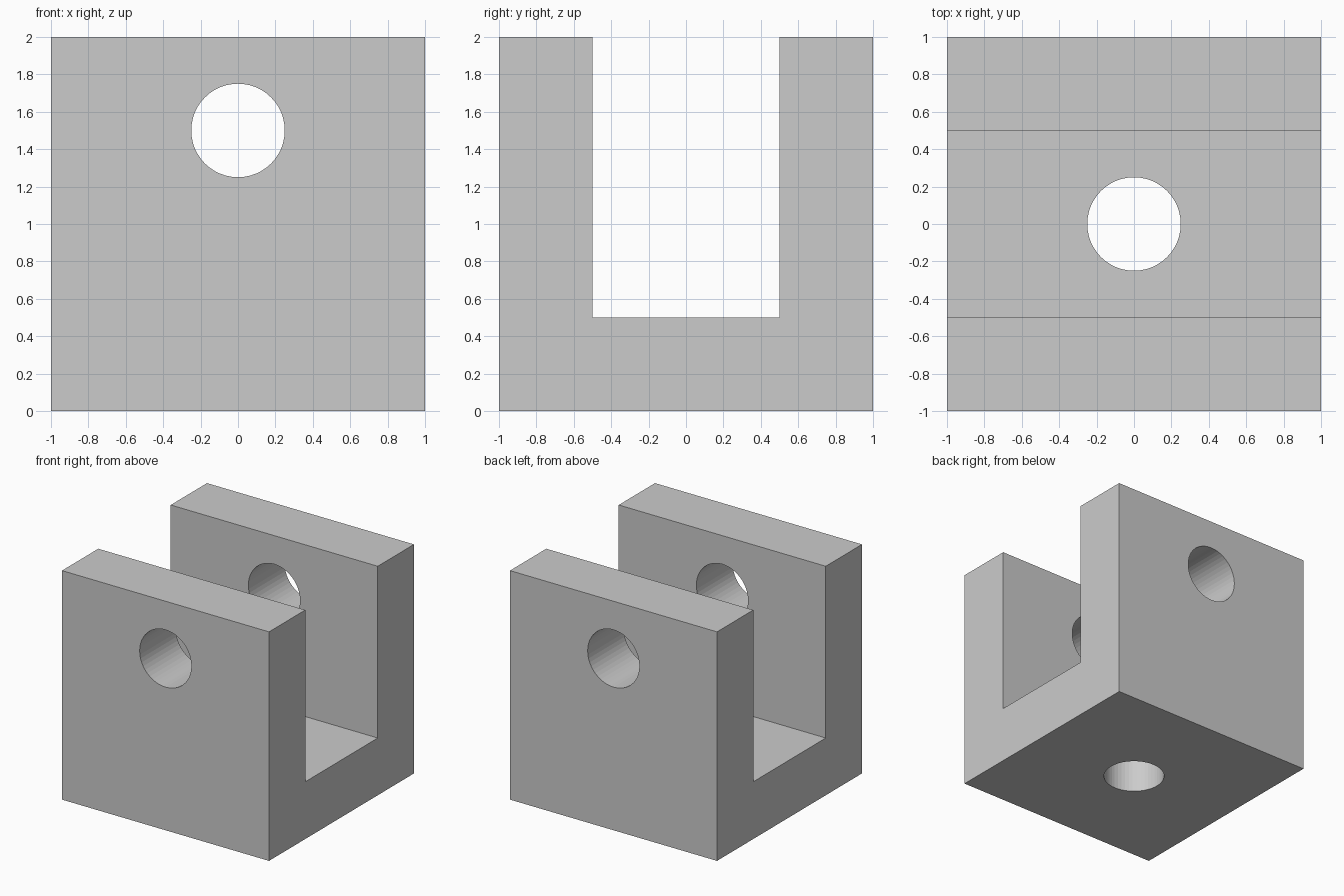
import bpy, bmesh
from math import pi

if "Cube" in bpy.data.objects:
    bpy.data.objects.remove(bpy.data.objects["Cube"])

SIDES = 48
RADIUS = 0.25

# U-shaped body: profile in the YZ plane, extruded along x
profile = [(-1, 0), (1, 0), (1, 2), (0.5, 2), (0.5, 0.5),
           (-0.5, 0.5), (-0.5, 2), (-1, 2)]
bm = bmesh.new()
face = bm.faces.new([bm.verts.new((-1, y, z)) for y, z in profile])
ext = bmesh.ops.extrude_face_region(bm, geom=[face])
moved = [g for g in ext["geom"] if isinstance(g, bmesh.types.BMVert)]
bmesh.ops.translate(bm, verts=moved, vec=(2, 0, 0))
bmesh.ops.recalc_face_normals(bm, faces=bm.faces)
mesh = bpy.data.meshes.new("clevis_bracket")
bm.to_mesh(mesh)
bm.free()
body = bpy.data.objects.new("clevis_bracket", mesh)
bpy.context.collection.objects.link(body)


def drill(name, location, depth, rotation=(0, 0, 0)):
    """Cut a round hole through the body and remove the cutter."""
    bpy.ops.mesh.primitive_cylinder_add(vertices=SIDES, radius=RADIUS, depth=depth,
                                        location=location, rotation=rotation)
    cutter = bpy.context.object
    cutter.name = name
    cutter.hide_render = True
    mod = body.modifiers.new(name, "BOOLEAN")
    mod.operation = "DIFFERENCE"
    mod.solver = "EXACT"
    mod.object = cutter
    bpy.context.view_layer.objects.active = body
    bpy.ops.object.modifier_apply(modifier=mod.name)
    bpy.data.objects.remove(cutter)


# Pin hole through both side walls, bolt hole through the base
drill("pin_hole", (0, 0, 1.5), 3, (pi / 2, 0, 0))
drill("bolt_hole", (0, 0, 0.25), 1)
